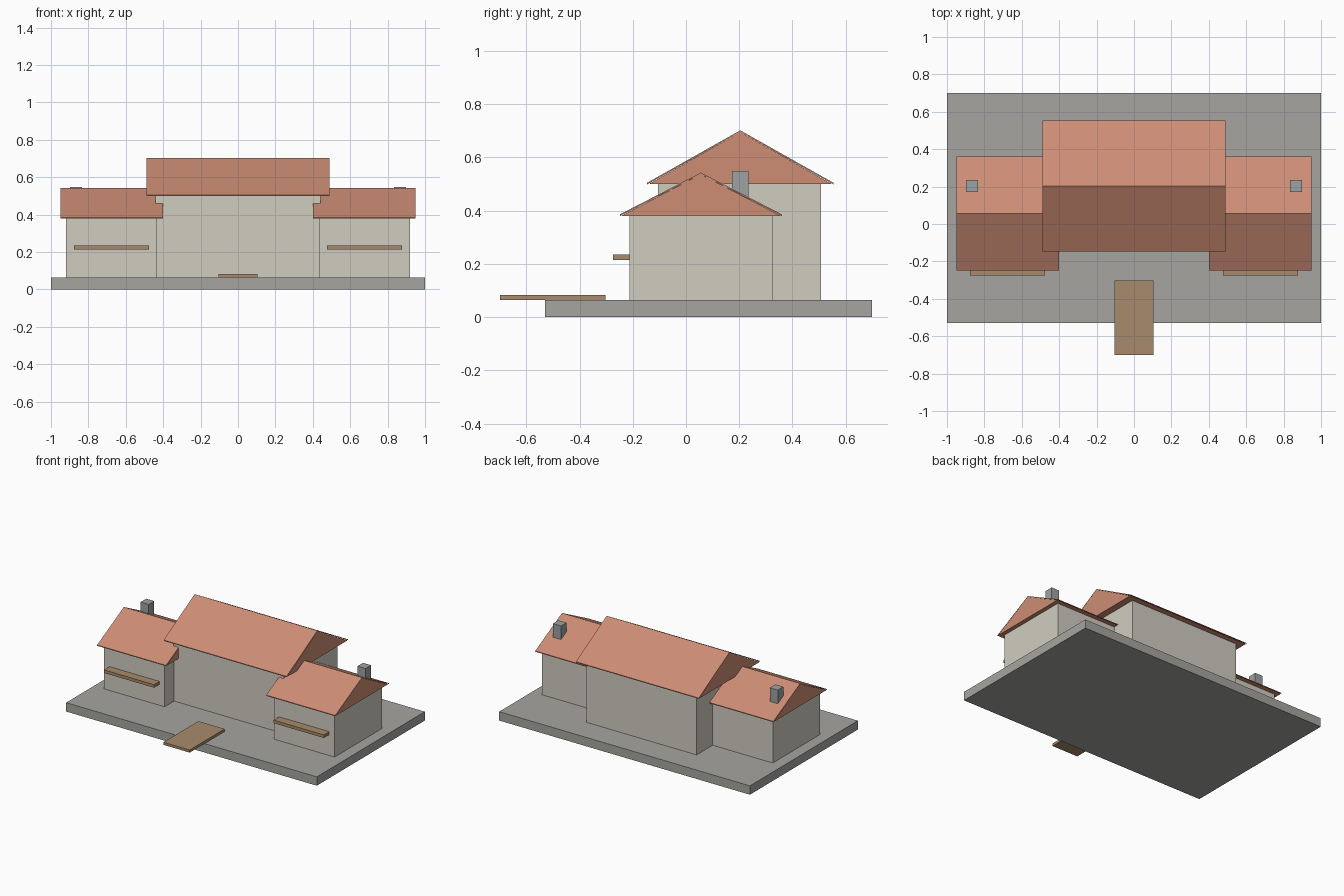
import bpy
from mathutils import Vector

if "Cube" in bpy.data.objects:
    bpy.data.objects.remove(bpy.data.objects["Cube"], do_unlink=True)


def material(name, rgb):
    mat = bpy.data.materials.new(name)
    mat.use_nodes = True
    color = (*rgb, 1)
    mat.diffuse_color = color
    mat.node_tree.nodes["Principled BSDF"].inputs["Base Color"].default_value = color
    return mat


PLASTER = material("cream plaster", (0.63, 0.61, 0.53))
STONE = material("grey stone", (0.38, 0.375, 0.355))
TILE = material("terracotta tile", (0.61, 0.266, 0.178))
WOOD = material("brown wood", (0.39, 0.258, 0.15))
BRICK = material("chimney grey", (0.34, 0.365, 0.37))


def extrude_x(name, profile, x0, x1, mat):
    """Extrude a closed (y, z) profile from x0 to x1."""
    n = len(profile)
    verts = [(x, y, z) for x in (x0, x1) for y, z in profile]
    faces = [tuple(reversed(range(n))), tuple(range(n, 2 * n))]
    faces += [(i, (i + 1) % n, (i + 1) % n + n, i + n) for i in range(n)]
    mesh = bpy.data.meshes.new(name)
    mesh.from_pydata(verts, [], faces)
    mesh.materials.append(mat)
    obj = bpy.data.objects.new(name, mesh)
    bpy.context.collection.objects.link(obj)
    return obj


def box(name, x, y, z, mat):
    profile = [(y[0], z[0]), (y[1], z[0]), (y[1], z[1]), (y[0], z[1])]
    return extrude_x(name, profile, x[0], x[1], mat)


def roof(name, x, ridge_y, half, eave_z, ridge_z):
    """Solid gable body with a thin tile sheet on each slope."""
    body = half - 0.006
    extrude_x(name + "_gable", [(ridge_y - body, eave_z), (ridge_y + body, eave_z),
                                (ridge_y, ridge_z - 0.006)], x[0], x[1], TILE)
    for side, label in ((-1, "front"), (1, "back")):
        ridge = Vector((ridge_y, ridge_z))
        eave = Vector((ridge_y + side * half, eave_z + 0.005))
        drop = Vector((0, -0.006))
        points = [ridge, ridge + drop, eave + drop, eave]
        if side > 0:
            points.reverse()
        extrude_x(f"{name}_{label}_slope", points, x[0], x[1], TILE)


GROUND = 0.064

# Ground slab and entrance walkway
box("base_slab", (-1, 1), (-0.53, 0.70), (0, GROUND), STONE)
box("walkway", (-0.105, 0.105), (-0.70, -0.302), (GROUND, 0.083), WOOD)

# Central hall
box("hall_walls", (-0.44, 0.44), (-0.105, 0.508), (GROUND, 0.502), PLASTER)
roof("hall_roof", (-0.49, 0.49), 0.204, 0.35, 0.50, 0.702)

# Side wings with their shelves and chimneys
for sign, side in ((1, "left"), (-1, "right")):
    def span(a, b):
        return sorted((sign * a, sign * b))

    box(side + "_wing_walls", span(0.436, 0.92), (-0.213, 0.325), (GROUND, 0.385), PLASTER)
    roof(side + "_wing_roof", span(0.40, 0.95), 0.056, 0.305, 0.381, 0.543)
    box(side + "_shelf", span(0.477, 0.877), (-0.275, -0.205), (0.214, 0.236), WOOD)
    box(side + "_chimney", span(0.833, 0.897), (0.172, 0.235), (0.42, 0.549), BRICK)
